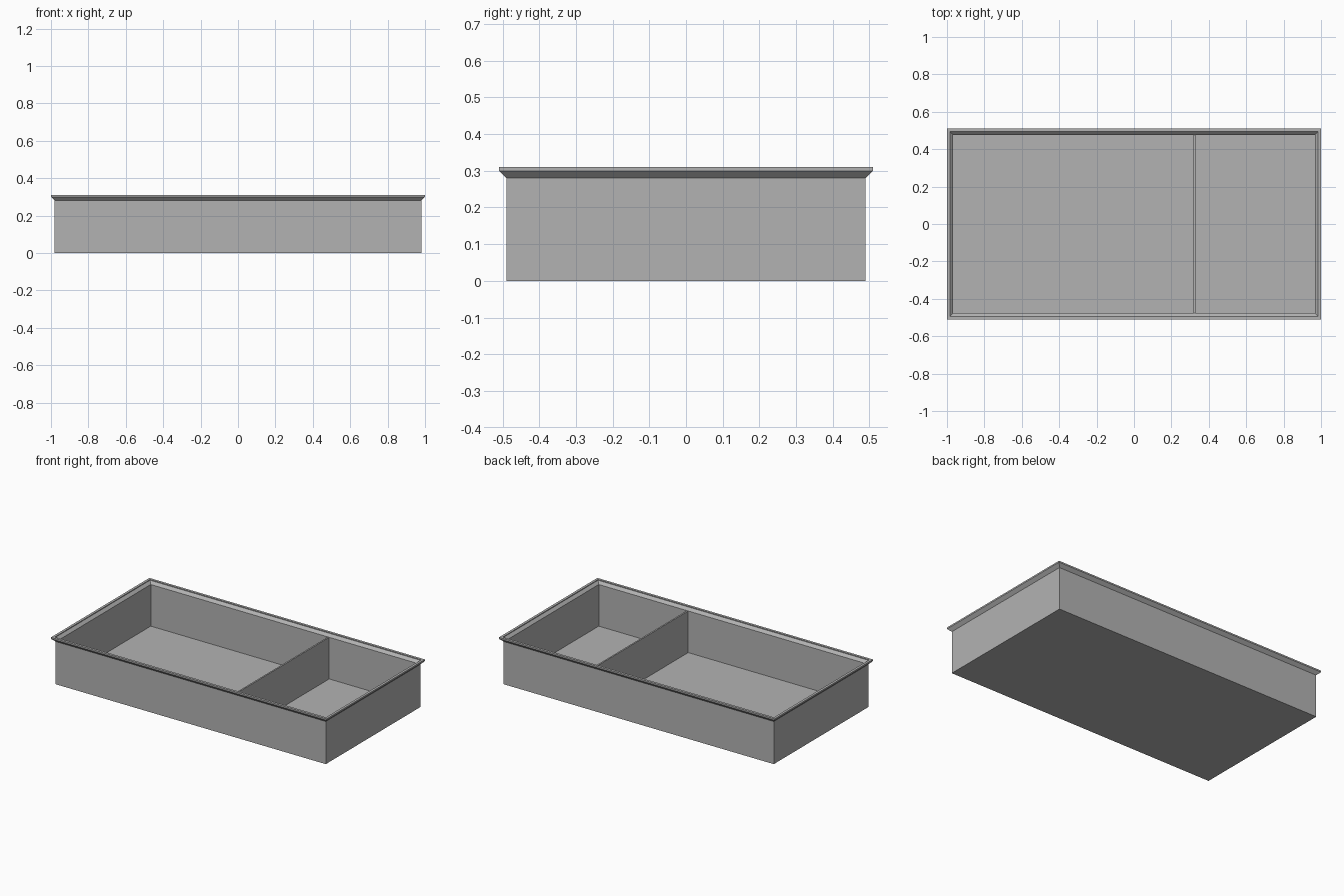
import bpy
import bmesh

cube = bpy.data.objects.get("Cube")
if cube:
    bpy.data.objects.remove(cube, do_unlink=True)

grey = bpy.data.materials.new("plain grey")
grey.use_nodes = True
colour = (0.45, 0.45, 0.45, 1.0)
grey.diffuse_color = colour
grey.node_tree.nodes["Principled BSDF"].inputs["Base Color"].default_value = colour

HALF_X, HALF_Y = 1.0, 0.51      # outer edge of the rim
FLOOR, LEDGE = 0.015, 0.288     # inside floor and divider top
DIVIDER = (0.318, 0.328)        # divider sides along x


def finish(name, bm):
    bmesh.ops.recalc_face_normals(bm, faces=bm.faces)
    mesh = bpy.data.meshes.new(name)
    bm.to_mesh(mesh)
    bm.free()
    mesh.materials.append(grey)
    obj = bpy.data.objects.new(name, mesh)
    bpy.context.collection.objects.link(obj)
    return obj


# Tray shell: rectangular rings swept up the outside, over the rim, down inside
profile = [  # inset from the rim edge, height
    (0.02, 0.0), (0.02, 0.28), (0.0, 0.30), (0.0, 0.31),
    (0.016, 0.31), (0.016, 0.305), (0.033, LEDGE), (0.033, FLOOR),
]
bm = bmesh.new()
rings = []
for inset, z in profile:
    x, y = HALF_X - inset, HALF_Y - inset
    rings.append([bm.verts.new((sx * x, sy * y, z))
                  for sx, sy in ((-1, -1), (1, -1), (1, 1), (-1, 1))])
for low, high in zip(rings, rings[1:]):
    for i in range(4):
        j = (i + 1) % 4
        bm.faces.new((low[i], low[j], high[j], high[i]))
bm.faces.new(rings[0])
bm.faces.new(rings[-1])
finish("tray_shell", bm)

# Divider between the large and small compartments
bm = bmesh.new()
bmesh.ops.create_cube(bm, size=1.0)
inner_y = HALF_Y - 0.033
for v in bm.verts:
    v.co.x = DIVIDER[1] if v.co.x > 0 else DIVIDER[0]
    v.co.y = inner_y if v.co.y > 0 else -inner_y
    v.co.z = LEDGE if v.co.z > 0 else FLOOR
finish("compartment_divider", bm)
